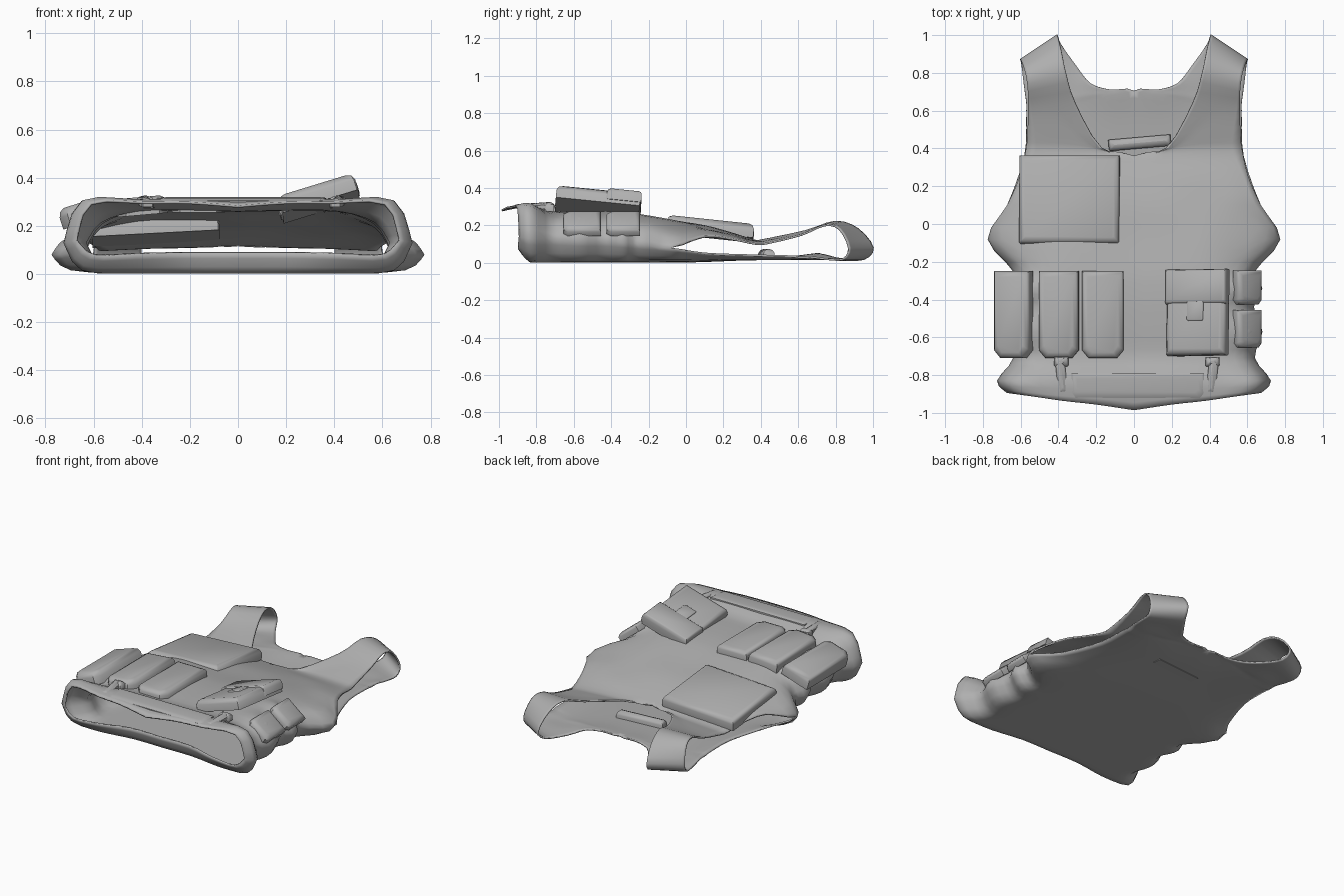
import bpy, bmesh, math
from mathutils import Vector, Euler

if "Cube" in bpy.data.objects:
    bpy.data.objects.remove(bpy.data.objects["Cube"])

fabric = bpy.data.materials.new("grey_fabric")
fabric.diffuse_color = (.43, .43, .43, 1)
fabric.use_nodes = True
fabric.node_tree.nodes["Principled BSDF"].inputs["Base Color"].default_value = fabric.diffuse_color


def spline(pts, steps):
    """Catmull-Rom points passing through pts."""
    out = []
    n = len(pts)
    for i in range(n - 1):
        a, b, c, d = pts[max(i - 1, 0)], pts[i], pts[i + 1], pts[min(i + 2, n - 1)]
        for k in range(steps):
            t = k / steps
            out.append(0.5 * (2 * b + (c - a) * t + (2 * a - 5 * b + 4 * c - d) * t * t
                              + (3 * b - a - 3 * c + d) * t ** 3))
    return out + [pts[-1]]


def finish(bm, name, angle=40):
    bmesh.ops.recalc_face_normals(bm, faces=bm.faces)
    me = bpy.data.meshes.new(name)
    bm.to_mesh(me)
    bm.free()
    me.materials.append(fabric)
    ob = bpy.data.objects.new(name, me)
    bpy.context.collection.objects.link(ob)
    bpy.ops.object.select_all(action='DESELECT')
    ob.select_set(True)
    bpy.context.view_layer.objects.active = ob
    bpy.ops.object.shade_smooth_by_angle(angle=math.radians(angle))
    return ob


def strip(p, q):
    """Straight five-point row between the inner and outer edge."""
    p, q = Vector(p), Vector(q)
    return [p.lerp(q, i / 4) for i in range(5)]


def flat(y, xs, zs):
    return [Vector((x, y, z)) for x, z in zip(xs, zs)]


def row(*pts):
    return [Vector(p) for p in pts]


# Torso rings shared by front and back: y, half width, front height, seam height, side fullness
rings = [(-.83, .72, .305, .13, .98), (-.71, .635, .265, .13, .82), (-.57, .675, .265, .12, .92),
         (-.44, .63, .265, .12, .80), (-.34, .675, .26, .11, .90), (-.25, .635, .25, .10, .78),
         (-.08, .77, .22, .08, .70)]

# Half of the vest: front hem, up the front, over the shoulder, down the back
front = [row((0, -.985, .28), (.2, -.955, .295), (.38, -.935, .295), (.61, -.90, .29), (.67, -.89, .14))]
for y, w, h, s, f in rings:
    front.append(flat(y, (0, .21, .42, w * .9, w), (h, h + .005, h, h * f, s)))
front += [
    flat(.1, (0, .2, .4, .55, .67), (.195, .195, .18, .17, .14)),
    flat(.25, (0, .17, .34, .5, .605), (.155, .155, .15, .14, .125)),
    row((0, .36, .12), (.1, .365, .12), (.2, .37, .115), (.38, .38, .11), (.575, .38, .10)),
    row((.17, .40, .12), (.22, .42, .12), (.28, .44, .12), (.4, .46, .12), (.565, .46, .11)),
    strip((.31, .64, .17), (.56, .62, .15)),
    strip((.36, .80, .22), (.565, .74, .20)),
    strip((.385, .92, .18), (.58, .82, .18)),
    strip((.405, 1.0, .08), (.60, .87, .08)),
]
back = [
    strip((.385, .95, .02), (.595, .84, .02)),
    strip((.30, .83, .02), (.585, .75, .02)),
    row((.23, .745, .04), (.3, .72, .03), (.4, .70, .02), (.5, .69, .02), (.575, .68, .03)),
    row((.13, .712, .045), (.22, .69, .04), (.32, .67, .03), (.45, .65, .02), (.57, .64, .03)),
    row((0, .705, .045), (.12, .68, .045), (.28, .64, .03), (.43, .61, .02), (.57, .60, .03)),
    flat(.56, (0, .14, .29, .44, .57), (.03, .03, .025, .02, .035)),
    flat(.36, (0, .15, .3, .45, .58), (.02, .02, .02, .02, .04)),
    flat(.1, (0, .2, .4, .55, .67), (.01, .01, .01, .02, .05)),
]
for y, w, h, s, f in reversed(rings):
    r = flat(y, (0, .22, .44, w * .9, w), (.007, .007, .007, .02, s))
    if y < -.8:  # the back hem is cut higher in the middle
        r[0].y = r[1].y = -.80
    back.append(r)
back.append(row((0, -.835, .09), (.22, -.835, .09), (.42, -.885, .085), (.6, -.895, .08), (.67, -.89, .14)))

bm = bmesh.new()
ctrl = [spline(r, 3) for r in front + back]
cols = [spline([r[c] for r in ctrl], 3) for c in range(len(ctrl[0]))]
grid = [[bm.verts.new((max(p.x, 0), p.y, max(p.z, .007))) for p in col] for col in cols]
for a, b in zip(grid, grid[1:]):
    for i in range(len(a) - 1):
        bm.faces.new((a[i], a[i + 1], b[i + 1], b[i]))
bmesh.ops.remove_doubles(bm, verts=bm.verts, dist=.008)
vest = finish(bm, "vest_body", 60)
m = vest.modifiers.new("mirror", 'MIRROR')
m.use_clip = True
m.merge_threshold = .004
s = vest.modifiers.new("cloth_thickness", 'SOLIDIFY')
s.thickness = .010
s.offset = 0


def block(bm, x0, x1, y0, y1, z0, h, chamfer=.0, inset=.03):
    """Padded block with a narrowed top and optionally cut lower corners."""
    cx, cy = (x0 + x1) / 2, (y0 + y1) / 2
    c = max(chamfer, .006)
    out = [(x0, y1), (x0, y0 + c * 1.2), (x0 + c, y0), (x1 - c, y0), (x1, y0 + c * 1.2), (x1, y1)]
    layers = []
    for z, d in ((0, .0), (h * .6, 0), (h * .88, inset * .35), (h, inset)):
        sx, sy = 1 - 2 * d / (x1 - x0), 1 - 2 * d / (y1 - y0)
        layers.append([bm.verts.new((cx + (x - cx) * sx, cy + (y - cy) * sy, z0 + z)) for x, y in out])
    for a, b in zip(layers, layers[1:]):
        for i in range(6):
            j = (i + 1) % 6
            bm.faces.new((a[i], a[j], b[j], b[i]))
    bm.faces.new(layers[0][::-1])
    bm.faces.new(layers[-1])


def pouch(name, loc, size, rot, chamfer=0, flap=0, tab=False):
    w, l, h = size
    bm = bmesh.new()
    block(bm, -w / 2, w / 2, -l / 2, l / 2, 0, h, chamfer)
    if flap:  # closing flap over the upper part
        block(bm, -w / 2 - .006, w / 2 + .006, l / 2 - l * flap, l / 2 + .006, h * .25, h * .85, 0, .015)
    if tab:   # pull tab below the flap
        block(bm, -w * .14, w * .14, -l * .1, l * .2, h * .8, h * .28, 0, .005)
    e = Euler([math.radians(a) for a in rot]).to_matrix().to_4x4()
    e.translation = loc
    bmesh.ops.transform(bm, matrix=e, verts=bm.verts)
    return finish(bm, name)


# Large chest pocket
pouch("chest_pocket", (-.34, .125, .145), (.53, .47, .075), (-6, -3, 0))
# Three ammunition pouches
for i, (x, z, w, h, tilt) in enumerate([(-.63, .215, .20, .085, -18), (-.395, .245, .21, .075, -5),
                                       (-.165, .255, .22, .06, 0)]):
    pouch(f"magazine_pouch_{i + 1}", (x, -.48, z), (w, .46, h), (0, tilt, 0), chamfer=.035)
# Tilted utility pouch
pouch("utility_pouch", (.345, -.475, .28), (.33, .45, .075), (-6, -17, 1), flap=.4, tab=True)
# Side pouches on the wearer's left flank
for i, (y, l) in enumerate([(-.335, .18), (-.555, .20)]):
    pouch(f"side_pouch_{i + 1}", (.59, y, .195), (.17, l, .05), (0, 38, 0), chamfer=.02)
# Waist adjustment straps and buckles
for i, x in enumerate((-.385, .415)):
    pouch(f"waist_strap_{i + 1}", (x, -.80, .285), (.05, .19, .035), (4, 0, -6 if x > 0 else 6))
    pouch(f"strap_buckle_{i + 1}", (x, -.73, .275), (.075, .05, .05), (0, 0, 0))
# Waistband across the front hem
pouch("waistband", (.02, -.855, .295), (.70, .13, .022), (3, 0, 0), chamfer=.02)
# Folded carry loop inside the back panel
pouch("inner_back_fold", (.03, .43, .015), (.33, .06, .06), (0, 0, 5))
